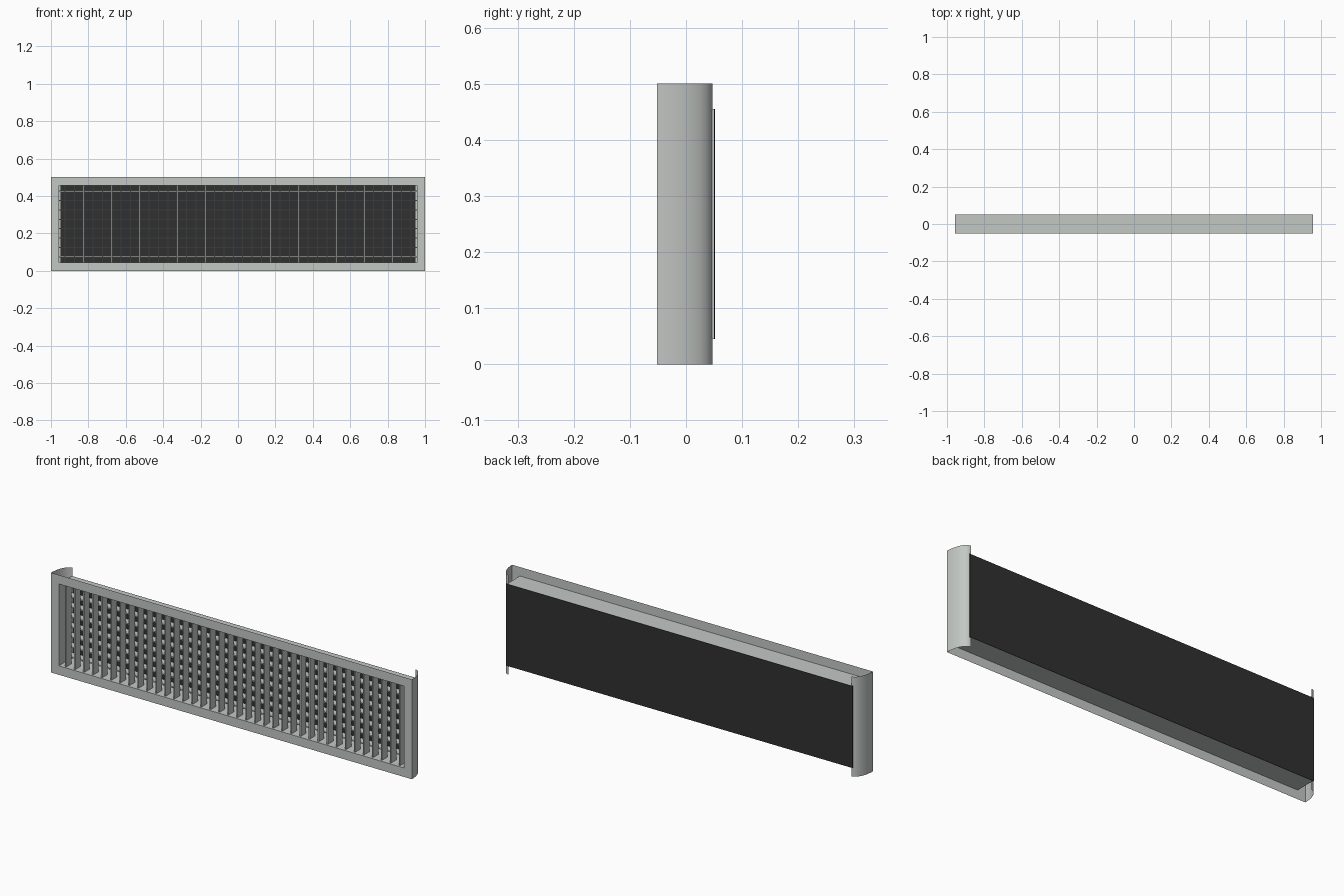
import bpy, math

if "Cube" in bpy.data.objects:
    bpy.data.objects.remove(bpy.data.objects["Cube"])

# Overall sizes
W, H = 1.0, 0.5            # half width, height
OX, Z0, Z1 = 0.957, 0.045, 0.455   # opening half width, bottom, top
FRONT, BACK = -0.052, 0.05
PITCH = 0.05


def material(name, rgb):
    m = bpy.data.materials.new(name)
    m.diffuse_color = (*rgb, 1)
    m.use_nodes = True
    m.node_tree.nodes["Principled BSDF"].inputs["Base Color"].default_value = m.diffuse_color
    return m


grey = material("painted grey metal", (0.55, 0.58, 0.56))
black = material("black backing", (0.03, 0.03, 0.03))


def mesh_object(name, verts, faces, mat):
    me = bpy.data.meshes.new(name)
    me.from_pydata(verts, [], faces)
    me.materials.append(mat)
    ob = bpy.data.objects.new(name, me)
    bpy.context.collection.objects.link(ob)
    return ob


def loop(x, z0, z1, y):
    return [(-x, y, z0), (x, y, z0), (x, y, z1), (-x, y, z1)]


def ring(name, a, b):
    """Bridge two rectangular loops with four quads."""
    faces = [(i, (i + 1) % 4, 4 + (i + 1) % 4, 4 + i) for i in range(4)]
    return mesh_object(name, a + b, faces, grey)


def box(name, lo, hi, mat):
    v = [(x, y, z) for x in (lo[0], hi[0]) for y in (lo[1], hi[1]) for z in (lo[2], hi[2])]
    f = [(0, 1, 3, 2), (4, 6, 7, 5), (0, 4, 5, 1), (2, 3, 7, 6), (0, 2, 6, 4), (1, 5, 7, 3)]
    return mesh_object(name, v, f, mat)


def repeat(ob, count, axis):
    mod = ob.modifiers.new("repeat", 'ARRAY')
    mod.use_relative_offset = False
    mod.use_constant_offset = True
    offset = [0, 0, 0]
    offset[axis] = PITCH
    mod.constant_offset_displace = offset
    mod.count = count


# Flat front frame and the open duct sleeve behind it
ring("front_frame", loop(W, 0, H, FRONT), loop(OX, Z0, Z1, FRONT))
ring("duct_sleeve", loop(OX, Z0, Z1, FRONT), loop(OX, Z0, Z1, BACK))

# Curved side flanges: quarter ellipse sheet, mirrored
N = 10
verts, faces = [], []
for i in range(N + 1):
    t = math.pi / 2 * i / N
    x, y = 0.95 + 0.05 * math.cos(t), FRONT + 0.099 * math.sin(t)
    verts += [(x, y, 0), (x, y, H)]
for i in range(N):
    faces.append((2 * i, 2 * i + 2, 2 * i + 3, 2 * i + 1))
flange = mesh_object("side_flanges", verts, faces, grey)
flange.data.shade_smooth()
flange.modifiers.new("mirror", 'MIRROR')

# Vertical blades in front, horizontal blades behind
T = 0.003
blade = box("vertical_blades", (-0.925 - T, -0.043, Z0), (-0.925 + T, 0.0, Z1), grey)
repeat(blade, 38, 0)
blade = box("horizontal_blades", (-OX, 0.003, 0.075 - T), (OX, 0.043, 0.075 + T), grey)
repeat(blade, 8, 2)

# Black backing plate
box("back_panel", (-0.96, BACK, Z0), (0.96, BACK + 0.002, Z1), black)
